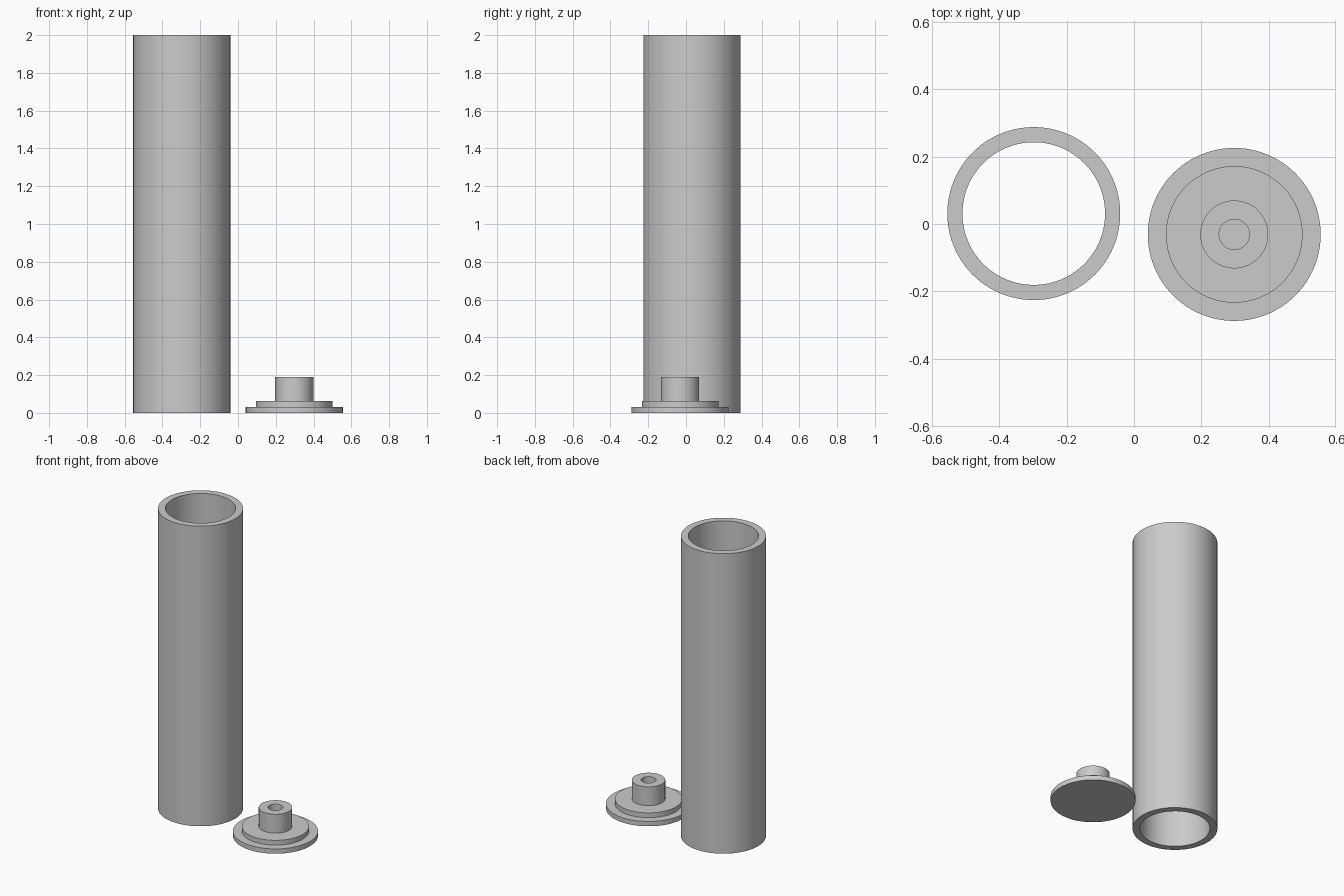
import bpy, bmesh, math

if "Cube" in bpy.data.objects:
    bpy.data.objects.remove(bpy.data.objects["Cube"])

SEGMENTS = 96

grey = bpy.data.materials.new("plain grey")
grey.use_nodes = True
colour = (0.6, 0.6, 0.6, 1)
grey.diffuse_color = colour
grey.node_tree.nodes["Principled BSDF"].inputs["Base Color"].default_value = colour


def lathe(name, profile, location, closed):
    """Spin an (r, z) profile around the vertical axis."""
    bm = bmesh.new()
    verts = [bm.verts.new((r, 0, z)) for r, z in profile]
    pairs = list(zip(verts, verts[1:]))
    if closed:
        pairs.append((verts[-1], verts[0]))
    edges = [bm.edges.new(pair) for pair in pairs]
    bmesh.ops.spin(bm, geom=verts + edges, cent=(0, 0, 0), axis=(0, 0, 1),
                   angle=math.tau, steps=SEGMENTS, use_merge=True)
    bmesh.ops.remove_doubles(bm, verts=bm.verts, dist=0.0001)
    bmesh.ops.recalc_face_normals(bm, faces=bm.faces)
    mesh = bpy.data.meshes.new(name)
    bm.to_mesh(mesh)
    bm.free()
    mesh.materials.append(grey)
    obj = bpy.data.objects.new(name, mesh)
    obj.location = location
    bpy.context.collection.objects.link(obj)
    bpy.ops.object.select_all(action='DESELECT')
    obj.select_set(True)
    bpy.context.view_layer.objects.active = obj
    bpy.ops.object.shade_smooth_by_angle(angle=math.radians(30))


# Open-ended tube
lathe("tube", [(0.257, 0), (0.257, 2), (0.212, 2), (0.212, 0)],
      (-0.298, 0.031, 0), True)

# Stepped end cap: flange, plug, boss and blind hole
lathe("end_cap", [(0, 0), (0.257, 0), (0.257, 0.032), (0.203, 0.032),
                  (0.203, 0.064), (0.101, 0.064), (0.101, 0.19),
                  (0.045, 0.19), (0.045, 0.064), (0, 0.064)],
      (0.298, -0.031, 0), False)
